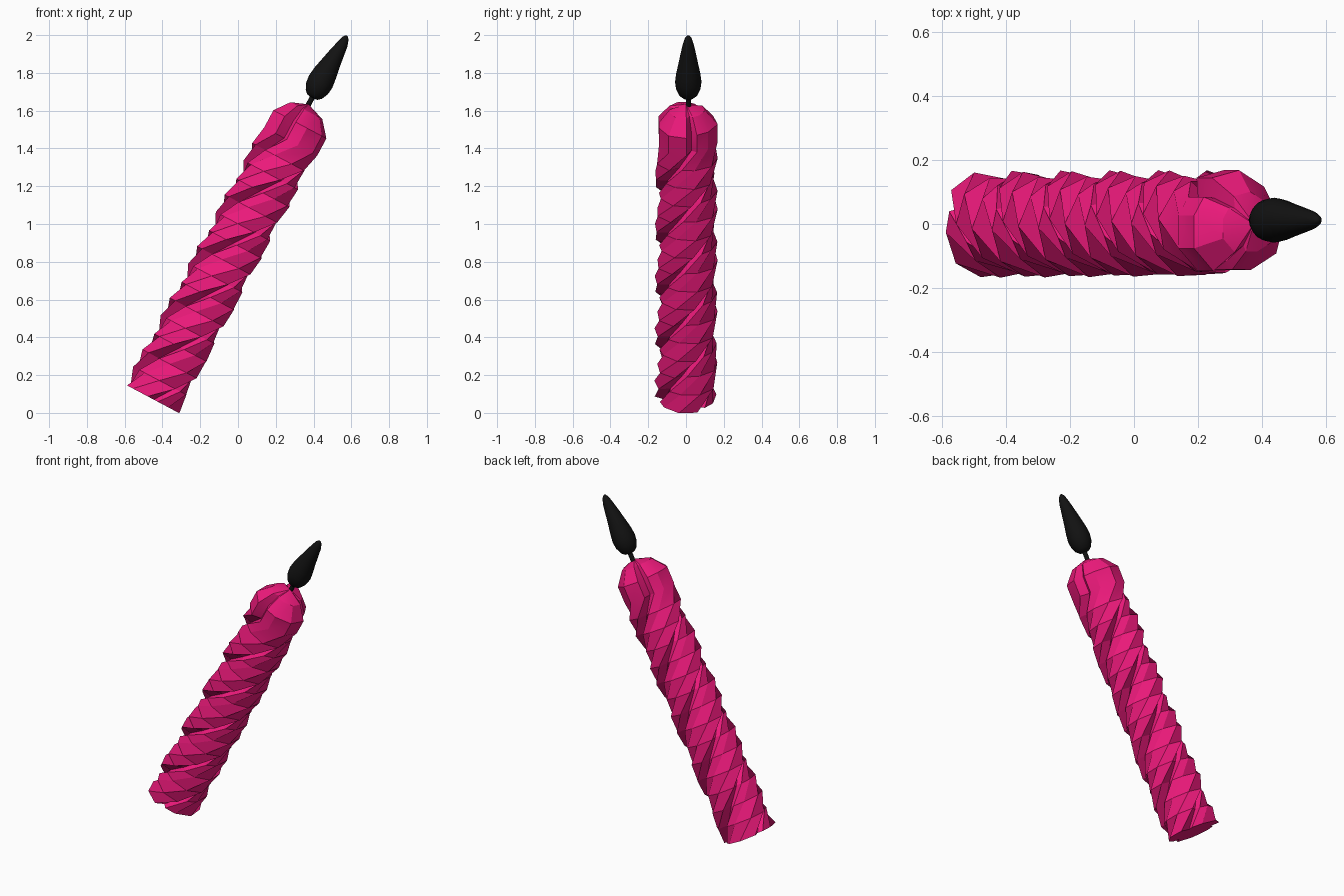
import bpy, bmesh, math
from mathutils import Matrix

if "Cube" in bpy.data.objects:
    bpy.data.objects.remove(bpy.data.objects["Cube"])

# Shared leaning axis of the candle
AXIS = Matrix.Translation((-0.455, 0, 0.075)) @ Matrix.Rotation(math.radians(28), 4, 'Y')


def material(name, rgb):
    m = bpy.data.materials.new(name)
    m.diffuse_color = (*rgb, 1)
    m.use_nodes = True
    m.node_tree.nodes["Principled BSDF"].inputs["Base Color"].default_value = m.diffuse_color
    return m


def loft(name, rings, mat, smooth, bottom=None, top=None):
    """Skin a stack of equal-sized rings and close both ends with fans."""
    bm = bmesh.new()
    loops = [[bm.verts.new(p) for p in ring] for ring in rings]
    n = len(loops[0])
    for a, b in zip(loops, loops[1:]):
        for i in range(n):
            j = (i + 1) % n
            bm.faces.new((a[i], a[j], b[j], b[i]))
    for loop, tip, flip in ((loops[0], bottom, True), (loops[-1], top, False)):
        c = bm.verts.new(tip)
        for i in range(n):
            f = (loop[i], loop[(i + 1) % n], c)
            bm.faces.new(f[::-1] if flip else f)
    bmesh.ops.recalc_face_normals(bm, faces=bm.faces)
    mesh = bpy.data.meshes.new(name)
    bm.to_mesh(mesh)
    bm.free()
    mesh.materials.append(mat)
    ob = bpy.data.objects.new(name, mesh)
    bpy.context.collection.objects.link(ob)
    ob.matrix_world = AXIS
    bpy.ops.object.select_all(action='DESELECT')
    ob.select_set(True)
    bpy.context.view_layer.objects.active = ob
    bpy.ops.object.shade_smooth_by_angle(angle=math.radians(smooth))
    return ob


def polar(deg, r, t, x=0, y=0):
    a = math.radians(deg)
    return (x + r * math.cos(a), y + r * math.sin(a), t)


def round_rings(profile, n):
    return [[polar(360 * i / n, r, t, x, 0.012) for i in range(n)] for t, r, x in profile]


pink = material("pink_wax", (0.85, 0.01, 0.2))
black = material("black", (0.006, 0.006, 0.006))

# Twisted wax body: three lobes with narrow grooves
LOBE = [(0, 0.115), (9, 0.143), (35, 0.152), (72, 0.168), (106, 0.168)]


def wax_ring(t, scale=1.0):
    turn = 155 + 379 * min(t, 1.53)
    return [polar(turn + 120 * k + a, r * scale, t) for k in range(3) for a, r in LOBE]


STEPS = 16
rings = [wax_ring(1.65 * i / STEPS) for i in range(STEPS + 1)]
rings.append(wax_ring(1.73, 0.6))
loft("candle_body", rings, pink, 28, (0, 0, 0), (0, 0, 1.765))

# Wick
loft("wick", round_rings([(1.72, 0.014, 0), (1.84, 0.014, 0)], 10), black, 40,
     (0, 0.012, 1.72), (0, 0.012, 1.84))

# Teardrop flame
FLAME = [(1.808, 0.03, 0), (1.825, 0.049, 0), (1.86, 0.065, 0), (1.90, 0.07, 0),
         (1.95, 0.064, 0), (2.01, 0.052, 0.002), (2.07, 0.041, 0.005),
         (2.13, 0.029, 0.009), (2.165, 0.018, 0.009), (2.178, 0.009, 0.008)]
loft("flame", round_rings(FLAME, 20), black, 60, (0, 0.012, 1.803), (0.007, 0.012, 2.183))
